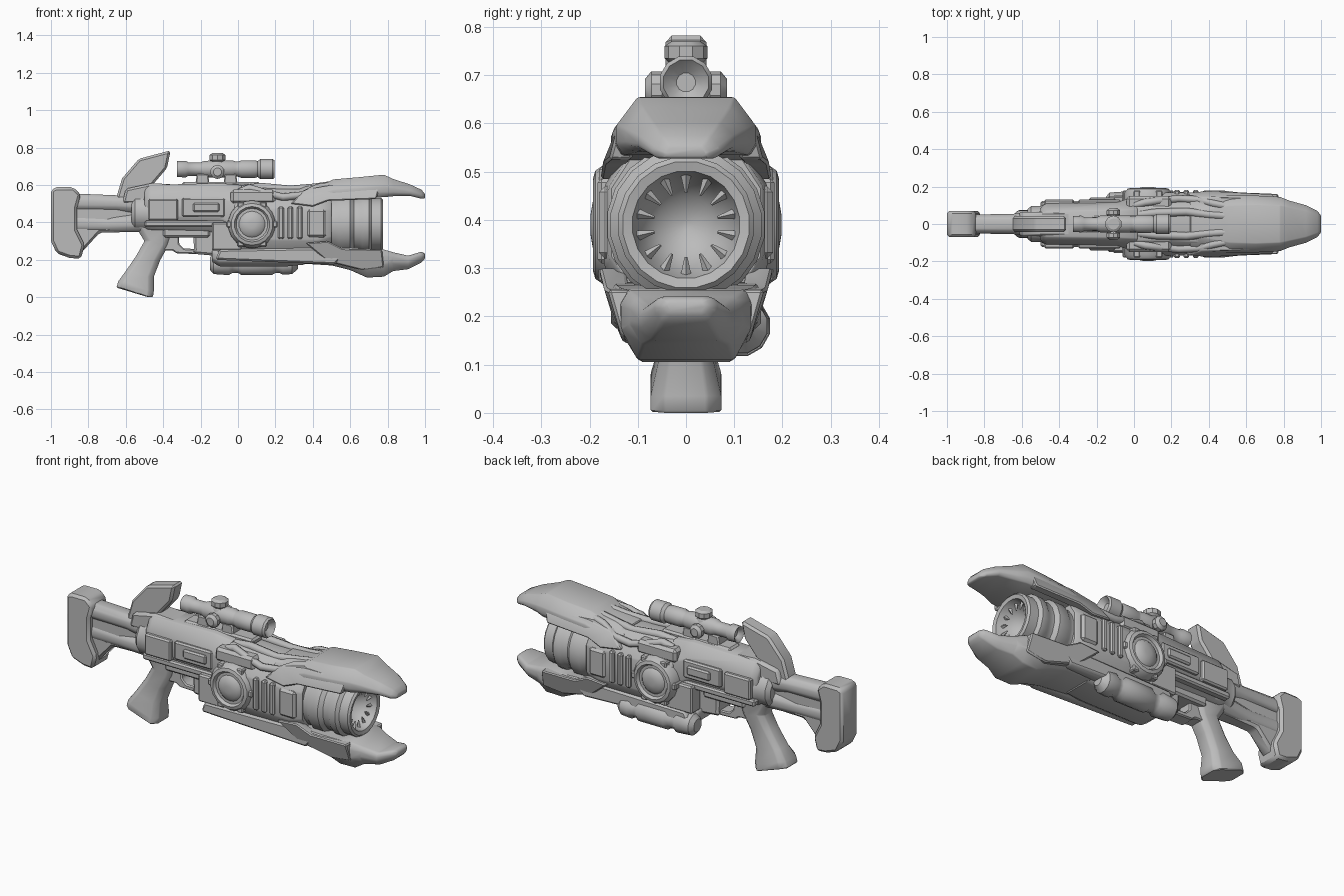
import bpy, bmesh, math
from mathutils import Vector, Matrix

GREY = bpy.data.materials.new("mid grey")
GREY.diffuse_color = (0.5, 0.5, 0.5, 1)


def finish(name, bm, bevel=0.0, angle=35):
    bmesh.ops.remove_doubles(bm, verts=bm.verts, dist=1e-5)
    bmesh.ops.recalc_face_normals(bm, faces=bm.faces)
    if bevel:
        edges = [e for e in bm.edges if e.is_manifold and e.calc_face_angle(0) > 0.5]
        bmesh.ops.bevel(bm, geom=edges, offset=bevel, segments=1, affect='EDGES', clamp_overlap=True)
    me = bpy.data.meshes.new(name)
    bm.to_mesh(me)
    bm.free()
    ob = bpy.data.objects.new(name, me)
    bpy.context.collection.objects.link(ob)
    me.materials.append(GREY)
    bpy.ops.object.select_all(action='DESELECT')
    ob.select_set(True)
    bpy.context.view_layer.objects.active = ob
    bpy.ops.object.shade_smooth_by_angle(angle=math.radians(angle))
    return ob


def skin(name, rings, bevel=0.0, angle=35):
    """Join equal-length rings of points and cap the ends."""
    bm = bmesh.new()
    rows = [[bm.verts.new(p) for p in r] for r in rings]
    n = len(rows[0])
    for a, b in zip(rows, rows[1:]):
        for i in range(n):
            bm.faces.new((a[i], a[(i + 1) % n], b[(i + 1) % n], b[i]))
    bm.faces.new(rows[0])
    bm.faces.new(rows[-1])
    return finish(name, bm, bevel, angle)


def prism(name, pts, y0, y1, bevel=0.012):
    """Side outline (x, z) extruded across y."""
    return skin(name, [[(x, y, z) for x, z in pts] for y in (y0, y1)], bevel)


def box(name, x0, x1, y0, y1, z0, z1, bevel=0.01):
    return prism(name, [(x0, z0), (x1, z0), (x1, z1), (x0, z1)], y0, y1, bevel)


def loft(name, stations, lo=0.3, hi=0.7, bevel=0.006):
    """Stations (x, z_low, z_high, w_bottom, w_mid, w_top): eight-sided sections."""
    rings = []
    for x, a, b, wb, wm, wt in stations:
        h = b - a
        half = [(wb, a), (wm, a + lo * h), (wm, a + hi * h), (wt, b)]
        rings.append([(x, w, z) for w, z in half] + [(x, -w, z) for w, z in reversed(half)])
    return skin(name, rings, bevel)


def lathe(name, axis, centre, profile, n=16, angle=35):
    """Profile (distance along axis, radius) revolved about an axis."""
    rot = Vector((0, 0, 1)).rotation_difference(Vector(axis)).to_matrix()
    rings = []
    for t, r in profile:
        rings.append([Vector(centre) + rot @ Vector((r * math.cos(2 * math.pi * (i + .5) / n),
                      r * math.sin(2 * math.pi * (i + .5) / n), t)) for i in range(n)])
    return skin(name, rings, 0, angle)


def hose(name, pts, r, n=8):
    """Tube along points that run mostly in x."""
    return skin(name, [[(x, y + r * math.cos(2 * math.pi * i / n), z + r * math.sin(2 * math.pi * i / n))
                        for i in range(n)] for x, y, z in pts], 0, 60)


# Stock: butt plate, arm and lower brace
prism("butt_plate", [(-1, .575), (-.97, .588), (-.88, .588), (-.84, .55), (-.86, .48), (-.86, .36), (-.82, .28),
                     (-.84, .205), (-.9, .21), (-.97, .235), (-1, .3)], -.07, .07, .014)
prism("stock_web", [(-.9, .54), (-.66, .535), (-.55, .5), (-.52, .35), (-.74, .345), (-.84, .235), (-.9, .25)],
      -.038, .038)
loft("stock_top_tube", [(-.9, .46, .555, .03, .05, .03), (-.65, .46, .545, .03, .054, .03),
                        (-.5, .44, .56, .04, .07, .04)])
loft("stock_low_tube", [(-.88, .35, .44, .03, .045, .03), (-.7, .35, .43, .03, .045, .03),
                        (-.5, .35, .45, .04, .07, .04)])
lathe("stock_collar", (1, 0, 0), (0, 0, .45), [(-.57, .08), (-.55, .1), (-.5, .1), (-.48, .11), (-.44, .11)], 12)

# Rear fin
prism("rear_fin", [(-.66, .5), (-.62, .635), (-.53, .74), (-.36, .785), (-.38, .69), (-.47, .585), (-.46, .5)],
      -.042, .042, .012)
prism("fin_base", [(-.62, .5), (-.6, .58), (-.46, .61), (-.3, .6), (-.3, .5)], -.065, .065)

# Grip and trigger guard
skin("grip", [[(xa, -w * .6, z), (xa + .03, -w, z + .0), (xb - .03, -w, z + k), (xb, -w * .6, z + k),
               (xb, w * .6, z + k), (xb - .03, w, z + k), (xa + .03, w, z), (xa, w * .6, z)]
              for xa, xb, z, k, w in [(-.65, -.455, .05, -.05, .074), (-.64, -.45, .085, -.05, .073),
                                      (-.60, -.45, .14, -.03, .056), (-.545, -.415, .22, -.02, .054),
                                      (-.50, -.37, .30, -.02, .056), (-.55, -.34, .38, 0, .06)]], .005)
prism("guard_bottom", [(-.43, .25), (-.35, .25), (-.33, .235), (-.2, .23), (-.2, .258), (-.29, .26), (-.315, .285),
                       (-.315, .35), (-.43, .35)], -.04, .04, .006)
prism("guard_front", [(-.24, .36), (-.235, .255), (-.24, .232), (-.1, .22), (-.08, .36)], -.06, .06)
box("guard_roof", -.4, -.15, -.07, .07, .32, .38)

# Receiver
loft("receiver", [(-.5, .4, .58, .06, .09, .06), (-.47, .36, .6, .07, .11, .07), (-.1, .35, .61, .07, .115, .075),
                  (.02, .26, .6, .08, .15, .08)])
for s, side in ((-1, "front"), (1, "back")):
    def sbox(n, x0, x1, a, b, z0, z1, bev=.008):
        box(side + n, x0, x1, min(s * a, s * b), max(s * a, s * b), z0, z1, bev)
    sbox("_receiver_panel", -.48, -.32, .08, .132, .41, .525)
    sbox("_receiver_plate", -.3, -.07, .08, .13, .43, .53)
    sbox("_ejection_block", -.24, -.1, .1, .142, .455, .505)
    sbox("_receiver_rail", -.5, -.05, .08, .122, .375, .41)
    sbox("_lower_plate", -.14, .02, .07, .15, .25, .4)
    sbox("_shoulder_block", -.04, .2, .06, .15, .5, .575, .015)
    # Round side drum
    lathe(side + "_drum", (0, s, 0), (.075, 0, .39),
          [(.1, .13), (.165, .128), (.188, .112), (.193, .095), (.178, .085), (.178, .07), (.192, .055), (.198, .02)], 18)
    for k in range(6):
        a = k * math.pi / 3
        sbox("_drum_lug_%d" % k, .075 + .118 * math.cos(a) - .018, .075 + .118 * math.cos(a) + .018, .12, .18,
             .39 + .118 * math.sin(a) - .018, .39 + .118 * math.sin(a) + .018, .006)
    # Vent ribs ahead of the drum
    for k in range(3):
        sbox("_vent_rib_%d" % k, .215 + k * .05, .245 + k * .05, .12, .183, .31, .485)
    sbox("_forward_panel", .37, .47, .1, .18, .32, .47, .012)
    # Long lower rail and sloping cheek plates
    prism(side + "_lower_rail", [(-.12, .2), (.52, .175), (.56, .22), (.48, .265), (-.1, .255)],
          min(s * .08, s * .155), max(s * .08, s * .155), .01)
    for n, out in (("_upper_cheek", [(.28, .5, .168), (.4, .485, .178), (.48, .515, .172), (.74, .525, .16),
                                     (.76, .6, .14), (.5, .6, .145), (.36, .575, .145)]),
                   ("_lower_cheek", [(.36, .29, .18), (.48, .3, .18), (.56, .26, .17), (.77, .255, .162),
                                     (.78, .16, .135), (.66, .145, .13), (.48, .19, .15)])):
        skin(side + n, [[(x, s * y * .7, z) for x, z, y in out], [(x, s * y, z) for x, z, y in out]], .006)
    # Hoses along the top
    hose(side + "_outer_hose", [(.0, s * .1, .56), (.06, s * .115, .585), (.14, s * .125, .56), (.24, s * .135, .535),
                                (.34, s * .13, .545), (.42, s * .11, .585), (.52, s * .09, .6)], .02)
    hose(side + "_inner_hose", [(.02, s * .05, .575), (.12, s * .06, .59), (.28, s * .065, .575),
                                (.4, s * .05, .585), (.54, s * .04, .605)], .022)

# Main body
loft("main_body", [(-.02, .22, .58, .09, .15, .08), (.02, .2, .59, .1, .17, .09), (.2, .2, .58, .11, .168, .09),
                   (.42, .2, .575, .11, .17, .1), (.5, .23, .56, .1, .16, .1)], .28, .72)

# Barrel with hollow muzzle and inner teeth
lathe("barrel", (1, 0, 0), (0, 0, .39),
      [(.35, .15), (.46, .165), (.49, .152), (.52, .152), (.54, .165), (.6, .165), (.62, .148), (.65, .148),
       (.665, .158), (.7, .158), (.715, .142), (.765, .142), (.775, .132), (.77, .112), (.71, .095), (.66, .06),
       (.64, .01)], 20)
for k in range(14):
    bm = bmesh.new()
    bmesh.ops.create_cone(bm, cap_ends=True, segments=4, radius1=.014, radius2=.003, depth=.05)
    a = 2 * math.pi * k / 14
    m = Matrix.Translation((0, 0, .39)) @ Matrix.Rotation(a, 4, 'X') @ Matrix.Translation((.735, 0, .092)) \
        @ Matrix.Rotation(math.pi, 4, 'X')
    bmesh.ops.transform(bm, matrix=m, verts=bm.verts)
    finish("muzzle_tooth_%d" % k, bm)

# Upper and lower prongs around the muzzle
loft("upper_prong", [(.3, .53, .585, .1, .12, .06), (.46, .52, .605, .13, .15, .09), (.51, .525, .63, .14, .155, .1),
                     (.65, .53, .642, .14, .152, .105), (.78, .535, .655, .13, .145, .1),
                     (.83, .54, .632, .11, .125, .09), (.92, .542, .603, .085, .1, .07),
                     (.98, .527, .575, .06, .07, .05), (1, .528, .553, .035, .045, .035)], .2, .5)
loft("lower_prong", [(.34, .18, .25, .09, .13, .13), (.5, .17, .27, .1, .15, .15), (.6, .145, .265, .1, .15, .15),
                     (.69, .105, .258, .095, .14, .14), (.78, .11, .255, .1, .135, .12),
                     (.83, .14, .24, .09, .115, .1), (.91, .15, .222, .07, .095, .08),
                     (.98, .185, .243, .05, .065, .05), (1, .205, .235, .035, .045, .035)], .45, .8)

# Bulging tank along the far underside, and a shallow belly
lathe("under_tank", (1, 0, 0), (0, .112, .18),
      [(-.15, .035), (-.13, .058), (-.05, .064), (-.03, .052), (0, .052), (.02, .064), (.18, .064), (.2, .052),
       (.22, .052), (.24, .062), (.29, .058), (.32, .03)], 12)
loft("belly", [(-.14, .19, .25, .06, .09, .09), (-.1, .165, .25, .07, .11, .11), (.26, .165, .25, .07, .11, .11),
               (.36, .175, .25, .07, .11, .11)])

# Scope with mount, turret and side knobs
lathe("scope", (1, 0, 0), (0, 0, .685),
      [(-.3, .02), (-.32, .034), (-.325, .044), (-.28, .046), (-.265, .037), (-.2, .037), (-.18, .046), (-.03, .048),
       (-.01, .042), (.0, .042), (.02, .049), (.09, .049), (.105, .044), (.12, .056), (.185, .056), (.196, .048),
       (.185, .038), (.17, .02)], 12)
lathe("scope_turret", (0, 0, 1), (-.11, 0, 0),
      [(.66, .04), (.715, .04), (.725, .034), (.735, .045), (.76, .045), (.77, .03)], 10)
lathe("scope_side_knobs", (0, 1, 0), (-.11, 0, .67), [(-.085, .022), (-.072, .038), (-.05, .038), (-.04, .03),
                                                      (.04, .03), (.05, .038), (.072, .038), (.085, .022)], 10)
box("scope_rail", -.3, .12, -.045, .045, .58, .615)
for k, x in enumerate((-.19, -.04)):
    prism("scope_mount_%d" % k, [(x - .04, .59), (x + .04, .59), (x + .03, .66), (x - .03, .66)], -.038, .038, .006)
